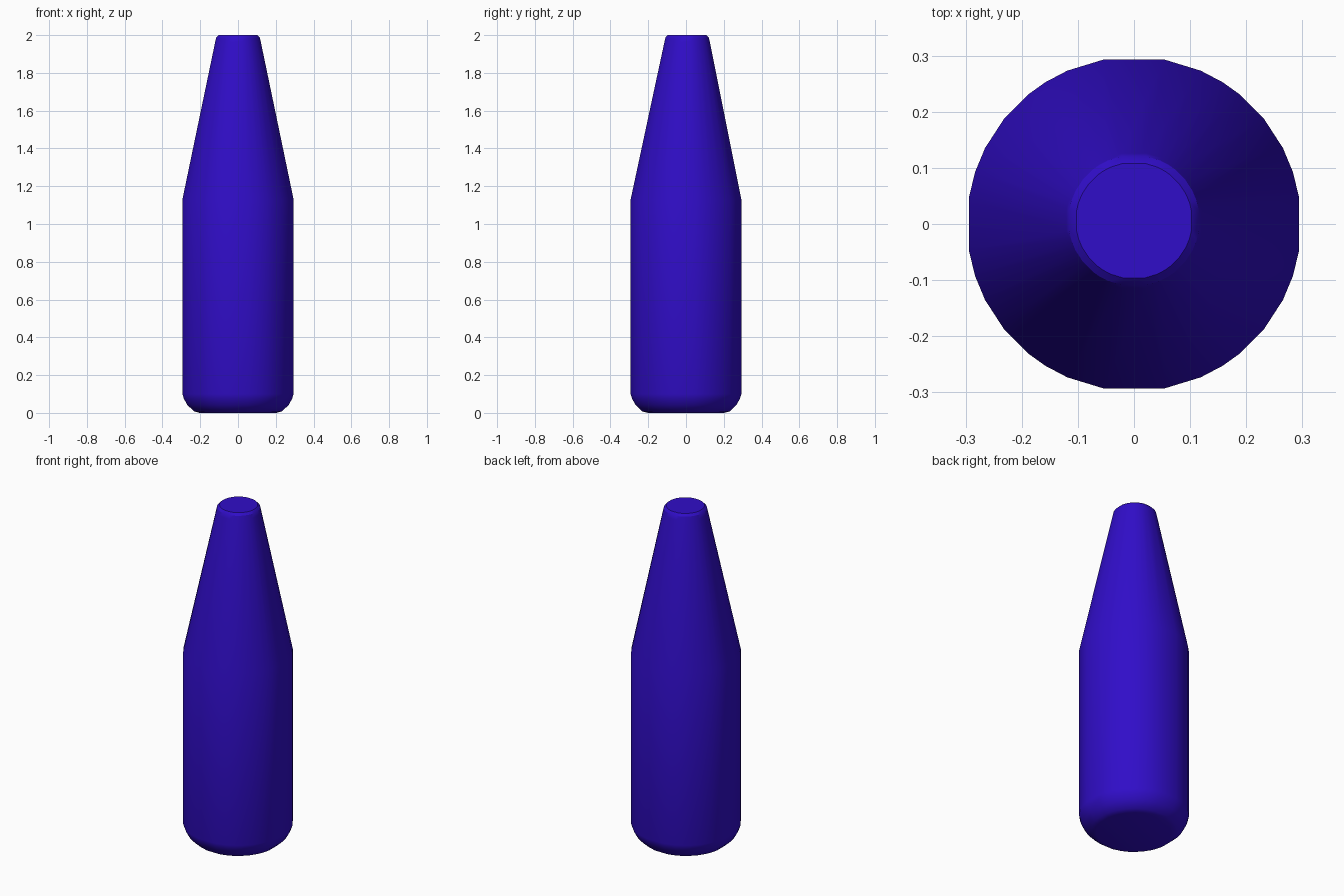
import bpy, bmesh
from math import radians, sin, cos

cube = bpy.data.objects.get("Cube")
if cube:
    bpy.data.objects.remove(cube, do_unlink=True)

# Single deep blue colour
blue = bpy.data.materials.new("deep_blue")
blue.use_nodes = True
colour = (0.03, 0.004, 0.58, 1)
blue.diffuse_color = colour
blue.node_tree.nodes["Principled BSDF"].inputs["Base Color"].default_value = colour

# Faceted round section: one quadrant of angles mirrored round the circle
quadrant = [9, 18, 27, 39, 51, 58, 66.5, 79.5]
half = quadrant + [180 - a for a in reversed(quadrant)]
angles = [radians(a) for a in half + [a + 180 for a in half]]

# Radius and height up the bottle: rounded base, body, tapered neck, rounded lip
profile = [(0.205, 0), (0.235, 0.008), (0.272, 0.042), (0.29, 0.075), (0.298, 0.1),
           (0.298, 1.13), (0.122, 1.965), (0.117, 1.987), (0.104, 2.0)]


def loft(name, profile):
    bm = bmesh.new()
    rings = []
    for r, z in profile:
        shift = 0.006 if z > 1.5 else 0      # the neck leans slightly back
        rings.append([bm.verts.new((r * cos(a), r * sin(a) + shift, z)) for a in angles])
    n = len(angles)
    for low, high in zip(rings, rings[1:]):
        for i in range(n):
            j = (i + 1) % n
            bm.faces.new((low[i], low[j], high[j], high[i]))
    bm.faces.new(rings[0][::-1])
    bm.faces.new(rings[-1])
    mesh = bpy.data.meshes.new(name)
    bm.to_mesh(mesh)
    bm.free()
    mesh.materials.append(blue)
    obj = bpy.data.objects.new(name, mesh)
    bpy.context.collection.objects.link(obj)
    return obj


# Bottle body with smooth sides and crisp end caps
bottle = loft("bottle", profile)
bpy.ops.object.select_all(action="DESELECT")
bottle.select_set(True)
bpy.context.view_layer.objects.active = bottle
bpy.ops.object.shade_smooth_by_angle(angle=radians(32))
